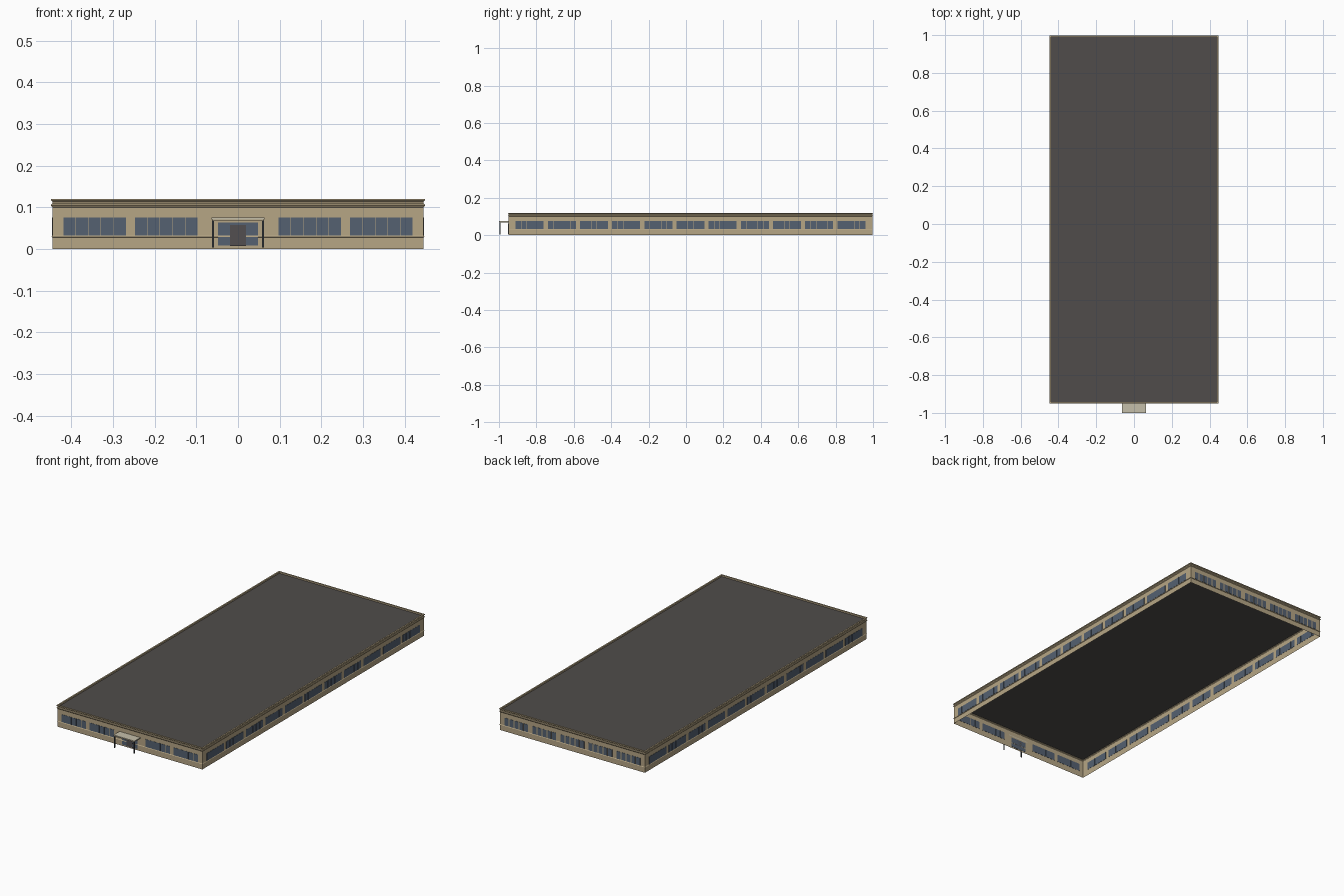
import bpy
import bmesh
from mathutils import Matrix, Vector

cube = bpy.data.objects.get("Cube")
if cube:
    bpy.data.objects.remove(cube, do_unlink=True)


def material(name, rgb):
    m = bpy.data.materials.new(name)
    m.use_nodes = True
    m.diffuse_color = (*rgb, 1)
    m.node_tree.nodes["Principled BSDF"].inputs["Base Color"].default_value = (*rgb, 1)
    return m


TAN = material("tan wall", (0.47, 0.38, 0.235))
GLASS = material("blue grey glass", (0.09, 0.12, 0.165))
ROOF = material("dark roof", (0.08, 0.073, 0.069))
CREAM = material("cream canopy", (0.56, 0.52, 0.40))
METAL = material("dark metal", (0.045, 0.055, 0.062))
DOOR = material("grey door", (0.085, 0.078, 0.08))

HX, HY, YC = 0.445, 0.972, 0.024     # wall half sizes and centre
PITCH, WIDTH = 0.172, 0.151          # window bay spacing and width
W_LOW, W_HIGH = 0.033, 0.075


def finish(name, bm, *mats):
    mesh = bpy.data.meshes.new(name)
    bm.to_mesh(mesh)
    bm.free()
    for m in mats:
        mesh.materials.append(m)
    obj = bpy.data.objects.new(name, mesh)
    bpy.context.scene.collection.objects.link(obj)
    return obj


def add_box(bm, lo, hi):
    lo, hi = Vector(lo), Vector(hi)
    mat = Matrix.Translation((lo + hi) / 2) @ Matrix.Diagonal((*(hi - lo), 1))
    bmesh.ops.create_cube(bm, size=1, matrix=mat)


def box(name, lo, hi, mat):
    bm = bmesh.new()
    add_box(bm, lo, hi)
    return finish(name, bm, mat)


def swept_ring(name, profile, mat):
    """Sweep an (offset, height) profile around the rectangular plan."""
    bm = bmesh.new()
    rings = []
    for off, z in profile:
        x, y = HX + off, HY + off
        rings.append([bm.verts.new((sx * x, YC + sy * y, z))
                      for sx, sy in ((-1, -1), (1, -1), (1, 1), (-1, 1))])
    for a, b in zip(rings, rings[1:]):
        for i in range(4):
            j = (i + 1) % 4
            bm.faces.new((a[i], a[j], b[j], b[i]))
    return finish(name, bm, mat)


# Open-bottomed wall shell with a moulded cornice and parapet lip
swept_ring("walls_and_cornice", [
    (0, 0), (0, 0.100), (0.003, 0.104), (0.003, 0.106), (0, 0.109),
    (0, 0.113), (0.003, 0.116), (0.003, 0.120), (-0.005, 0.120), (-0.005, 0.109)], TAN)

# Sloped sill band below the windows
swept_ring("sill_band", [(0, 0.028), (0.002, 0.029), (0.002, 0.030), (0, 0.033)], TAN)

# Flat roof inside the parapet
box("roof", (-HX + 0.002, YC - HY + 0.002, 0.108),
    (HX - 0.002, YC + HY - 0.002, 0.112), ROOF)


def window_row(name, side, centres, gap):
    """Rows of five-pane glass plates on one wall."""
    bm = bmesh.new()
    pane = WIDTH / 5
    for c in centres:
        for k in range(5):
            a = c - WIDTH / 2 + k * pane + gap / 2
            b = a + pane - gap
            if side in ("left", "right"):
                s = 1 if side == "left" else -1
                xs = sorted((s * (HX - 0.001), s * (HX + 0.001)))
                add_box(bm, (xs[0], YC + a, W_LOW), (xs[1], YC + b, W_HIGH))
            else:
                y = YC + (HY if side == "back" else -HY)
                add_box(bm, (a, y - 0.001, W_LOW), (b, y + 0.001, W_HIGH))
    return finish(name, bm, GLASS)


long_bays = [i * PITCH for i in range(-5, 6)]
short_bays = [i * PITCH for i in range(-2, 3)]
window_row("left_windows", "left", long_bays, 0.0012)
window_row("right_windows", "right", long_bays, 0.0012)
window_row("back_windows", "back", short_bays, 0.006)
window_row("front_windows", "front", [c for c in short_bays if c], 0.0012)

# Entrance glazing, split by the sill line, with a door in the middle
front = YC - HY
bm = bmesh.new()
for low, high in ((0.008, 0.029), (0.033, 0.063)):
    add_box(bm, (-0.048, front - 0.0025, low), (0.048, front + 0.001, high))
finish("entrance_glass", bm, GLASS)
box("entrance_door", (-0.019, front - 0.004, 0.007), (0.019, front + 0.001, 0.058), DOOR)

# Canopy slab with a thin lower trim and two posts
box("canopy", (-0.064, -1, 0.071), (0.064, front, 0.0755), CREAM)
box("canopy_trim", (-0.061, -0.998, 0.068), (0.061, front, 0.071), TAN)
bm = bmesh.new()
for s in (-1, 1):
    add_box(bm, (s * 0.060 - 0.0024, -0.998, 0.004), (s * 0.060 + 0.0024, -0.993, 0.069))
finish("canopy_posts", bm, METAL)
